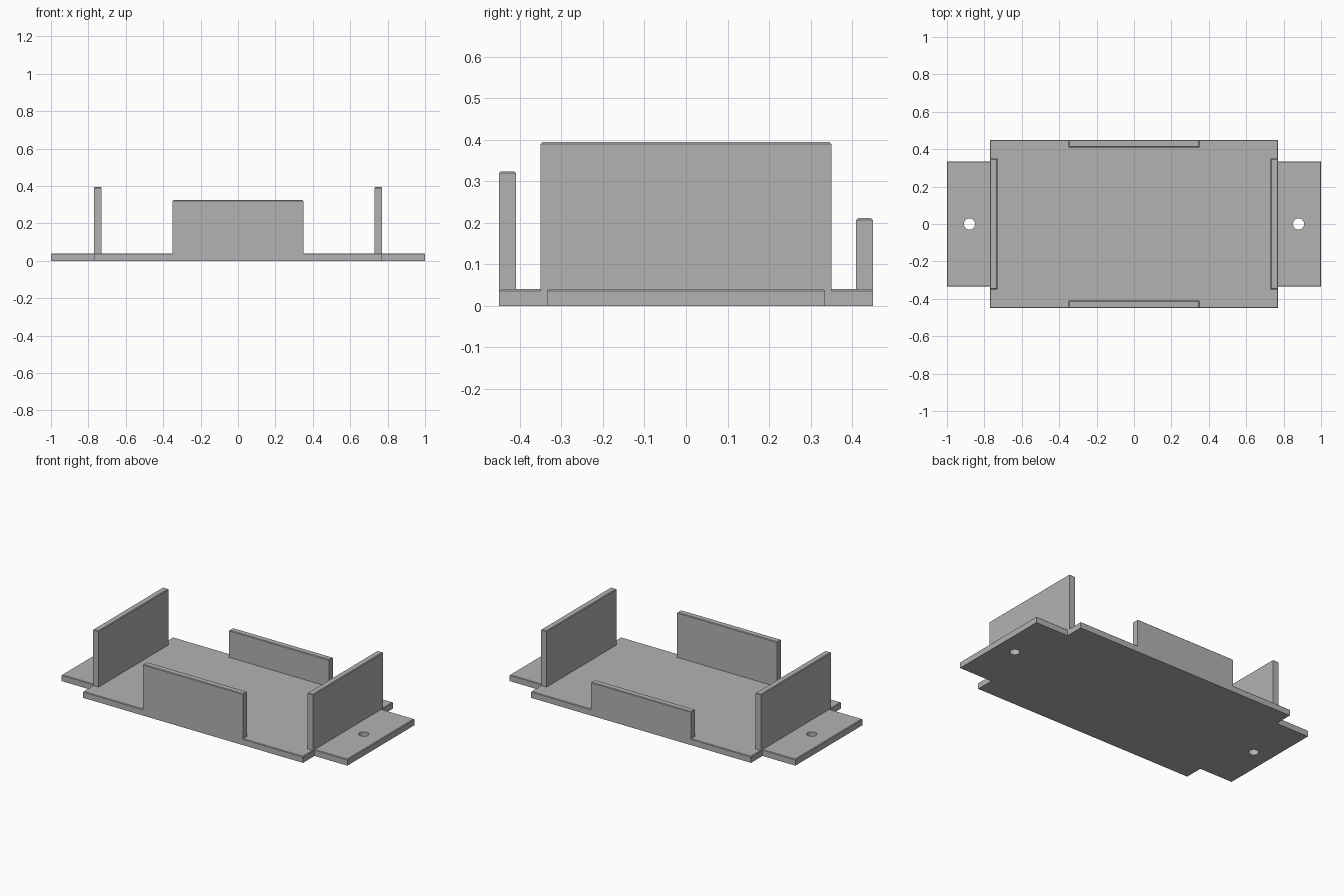
import bpy
import bmesh

if "Cube" in bpy.data.objects:
    bpy.data.objects.remove(bpy.data.objects["Cube"], do_unlink=True)

HALF_X, HALF_Y, THICK = 0.77, 0.45, 0.04   # main plate
TAB_X, TAB_Y = 1.0, 0.335                  # mounting tabs
HOLE_X, HOLE_R = 0.88, 0.03
WALL, EDGE = 0.04, 0.004

grey = bpy.data.materials.new("plain grey")
grey.use_nodes = True
colour = (0.45, 0.45, 0.45, 1)
grey.diffuse_color = colour
grey.node_tree.nodes["Principled BSDF"].inputs["Base Color"].default_value = colour


def prism(name, outline, z0, z1, edge=EDGE):
    """Extrude an outline upward and soften its top rim."""
    bm = bmesh.new()
    face = bm.faces.new([bm.verts.new((x, y, z0)) for x, y in outline])
    up = bmesh.ops.extrude_face_region(bm, geom=[face])["geom"]
    for v in up:
        if isinstance(v, bmesh.types.BMVert):
            v.co.z = z1
    bmesh.ops.recalc_face_normals(bm, faces=bm.faces)
    rim = [e for e in bm.edges if all(v.co.z == e.verts[0].co.z > z0 for v in e.verts)]
    if edge:
        bmesh.ops.bevel(bm, geom=rim, offset=edge, segments=1, affect='EDGES')
    mesh = bpy.data.meshes.new(name)
    bm.to_mesh(mesh)
    bm.free()
    obj = bpy.data.objects.new(name, mesh)
    mesh.materials.append(grey)
    bpy.context.collection.objects.link(obj)
    return obj


def wall(name, x0, x1, y0, y1, top):
    return prism(name, [(x0, y0), (x1, y0), (x1, y1), (x0, y1)], THICK / 4, top)


# Base plate with a stepped tab at each end
right_half = [(HALF_X, -HALF_Y), (HALF_X, -TAB_Y), (TAB_X, -TAB_Y),
              (TAB_X, TAB_Y), (HALF_X, TAB_Y), (HALF_X, HALF_Y)]
outline = right_half + [(-x, -y) for x, y in right_half]
base = prism("base_plate", outline, 0, THICK)

# Screw holes through the tabs
for side, s in (("left", 1), ("right", -1)):
    bpy.ops.mesh.primitive_cylinder_add(vertices=32, radius=HOLE_R, depth=0.2,
                                        location=(s * HOLE_X, 0, 0))
    cutter = bpy.context.object
    cutter.name = side + "_hole_cutter"
    cutter.data.materials.append(grey)
    cut = base.modifiers.new(side + " hole", 'BOOLEAN')
    cut.operation = 'DIFFERENCE'
    cut.solver = 'EXACT'
    cut.object = cutter
    bpy.context.view_layer.objects.active = base
    bpy.ops.object.modifier_apply(modifier=cut.name)
    bpy.data.objects.remove(cutter, do_unlink=True)

# Tall end walls
for side, s in (("left", 1), ("right", -1)):
    x0, x1 = sorted((s * HALF_X, s * (HALF_X - WALL)))
    wall(side + "_end_wall", x0, x1, -0.35, 0.35, 0.394)

# Front wall and lower back wall
wall("front_wall", -0.35, 0.35, -HALF_Y, -HALF_Y + WALL, 0.324)
wall("back_wall", -0.35, 0.35, HALF_Y - WALL, HALF_Y, 0.211)
